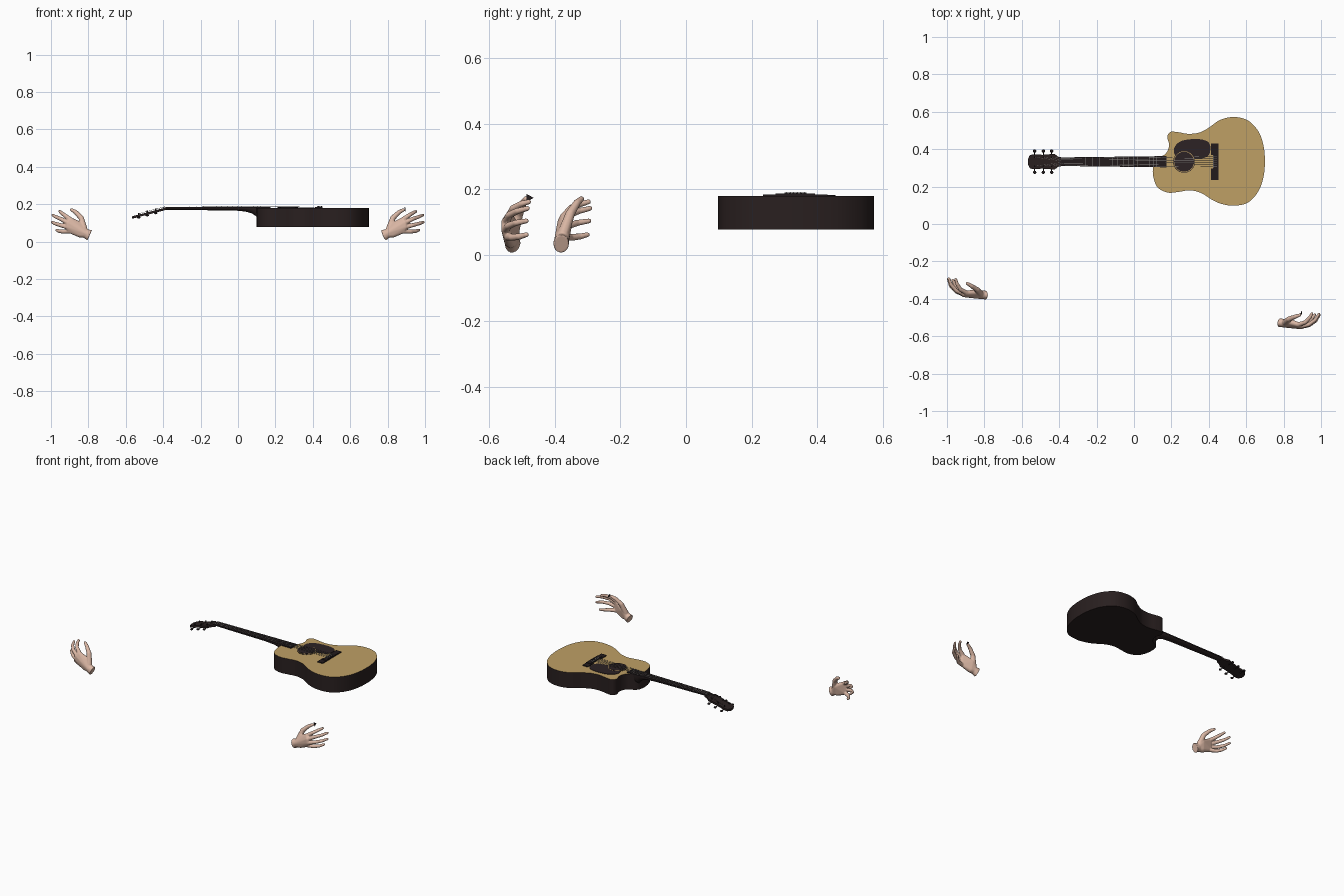
import bpy, bmesh, math
from mathutils import Vector, Matrix

cube = bpy.data.objects.get("Cube")
if cube:
    bpy.data.objects.remove(cube, do_unlink=True)


def material(name, r, g, b):
    m = bpy.data.materials.new(name)
    m.use_nodes = True
    m.diffuse_color = (r, g, b, 1)
    m.node_tree.nodes["Principled BSDF"].inputs["Base Color"].default_value = (r, g, b, 1)
    return m


SPRUCE = material("spruce", 0.52, 0.35, 0.13)
DARK = material("dark wood", 0.022, 0.014, 0.014)
EBONY = material("ebony", 0.016, 0.011, 0.012)
GUARD = material("pickguard", 0.025, 0.016, 0.018)
METAL = material("string metal", 0.22, 0.21, 0.2)
SKIN = material("skin", 0.70, 0.47, 0.37)
AXIS = 0.333          # centre line of the instrument
TOP = 0.18            # height of the soundboard


def finish(name, bm, mats, smooth=True):
    bmesh.ops.recalc_face_normals(bm, faces=bm.faces)
    mesh = bpy.data.meshes.new(name)
    bm.to_mesh(mesh)
    bm.free()
    ob = bpy.data.objects.new(name, mesh)
    bpy.context.collection.objects.link(ob)
    for m in mats:
        mesh.materials.append(m)
    if smooth:
        bpy.ops.object.select_all(action="DESELECT")
        ob.select_set(True)
        bpy.context.view_layer.objects.active = ob
        bpy.ops.object.shade_smooth_by_angle(angle=math.radians(40))
    return ob


def spline(pts, steps=6):
    """Closed smooth curve through the points."""
    out, n = [], len(pts)
    for i in range(n):
        a, b, c, d = (Vector(pts[(i + k) % n]) for k in (-1, 0, 1, 2))
        for s in range(steps):
            t = s / steps
            out.append(0.5 * (2 * b + (c - a) * t + (2 * a - 5 * b + 4 * c - d) * t * t
                              + (3 * b - a - 3 * c + d) * t ** 3))
    return out


def slab(bm, outline, z0, z1):
    """Upright prism over a flat outline."""
    face = bm.faces.new([bm.verts.new((p[0], p[1], z0)) for p in outline])
    new = bmesh.ops.extrude_face_region(bm, geom=[face])["geom"]
    bmesh.ops.translate(bm, vec=(0, 0, z1 - z0),
                        verts=[v for v in new if isinstance(v, bmesh.types.BMVert)])


def box(bm, x0, x1, y0, y1, z0, z1):
    slab(bm, [(x0, y0), (x1, y0), (x1, y1), (x0, y1)], z0, z1)


def rod(bm, a, b, r, sides=6):
    a, b = Vector(a), Vector(b)
    turn = (b - a).to_track_quat("Z", "Y").to_matrix().to_4x4()
    bmesh.ops.create_cone(bm, cap_ends=True, segments=sides, radius1=r, radius2=r,
                          depth=(b - a).length, matrix=Matrix.Translation((a + b) / 2) @ turn)


def circle(x, y, r, n=40):
    return [(x + r * math.cos(i * math.tau / n), y + r * math.sin(i * math.tau / n))
            for i in range(n)]


# Body with a cutaway beside the neck
outline = spline([(.70, .335), (.692, .42), (.665, .495), (.61, .553), (.535, .572), (.46, .556),
                  (.40, .515), (.35, .489), (.29, .482), (.235, .491), (.195, .492), (.178, .465),
                  (.188, .42), (.168, .375), (.122, .35), (.104, .32), (.102, .26), (.125, .197),
                  (.18, .168), (.24, .172), (.30, .18), (.36, .165), (.42, .128), (.47, .107),
                  (.535, .098), (.61, .115), (.665, .175), (.692, .25)])
bm = bmesh.new()
slab(bm, outline, 0.078, TOP)
bm.normal_update()
bmesh.ops.recalc_face_normals(bm, faces=bm.faces)
for f in bm.faces:
    f.material_index = 1 if f.normal.z > 0.9 else 0
finish("body", bm, [DARK, SPRUCE])

# Sound hole, its ring and the pickguard
for name, r, z, mat in (("sound_hole_ring", .059, .182, EBONY), ("sound_hole_trim", .056, .1835, SPRUCE),
                        ("sound_hole", .053, .185, GUARD)):
    bm = bmesh.new()
    slab(bm, circle(.268, AXIS, r), TOP - .001, z)
    finish(name, bm, [mat])
bm = bmesh.new()
slab(bm, spline([(.222, .365), (.215, .405), (.245, .44), (.30, .453), (.36, .452), (.40, .435),
                 (.408, .395), (.39, .36), (.33, .347), (.27, .352)]), TOP - .001, .1828)
finish("pickguard", bm, [GUARD])

# Bridge with wider wings, saddle and pins
bm = bmesh.new()
box(bm, .422, .452, AXIS - .06, AXIS + .06, TOP - .001, .188)
for side in (-1, 1):
    ys = sorted((AXIS + side * .035, AXIS + side * .098))
    box(bm, .413, .452, ys[0], ys[1], TOP - .001, .185)
finish("bridge", bm, [EBONY], False)
bm = bmesh.new()
box(bm, .424, .428, AXIS - .034, AXIS + .034, .187, .190)
finish("saddle", bm, [METAL], False)

# Neck: rounded underside that deepens into the heel
bm = bmesh.new()
rings = []
for x, w, d in ((-.40, .022, .012), (-.3, .023, .014), (-.02, .027, .016), (.04, .028, .022),
                (.075, .028, .032), (.095, .027, .046), (.108, .026, .062), (.13, .026, .064)):
    rings.append([bm.verts.new((x, AXIS + w * math.cos(k * math.pi / 12),
                                .183 - d * math.sin(k * math.pi / 12))) for k in range(13)])
for a, b in zip(rings, rings[1:]):
    for k in range(13):
        j = (k + 1) % 13
        bm.faces.new((a[k], a[j], b[j], b[k]))
bm.faces.new(rings[0])
bm.faces.new(rings[-1])
finish("neck", bm, [DARK])

# Fretboard, nut and frets
NUT, SCALE = -.388, .815
half = lambda x: .023 + .007 * (x - NUT) / .56
bm = bmesh.new()
slab(bm, [(NUT, AXIS - half(NUT)), (.174, AXIS - half(.174)),
          (.174, AXIS + half(.174)), (NUT, AXIS + half(NUT))], .179, .1865)
finish("fretboard", bm, [EBONY], False)
bm = bmesh.new()
for n in range(20):
    x = NUT + SCALE * (1 - 2 ** (-n / 12))
    box(bm, x - .0008, x + .0008, AXIS - half(x), AXIS + half(x), .186, .1872)
finish("frets", bm, [METAL], False)

# Headstock tilted back from the nut
tilt = lambda x: .182 + .26 * (x + .388)
edge = [(-.385, .023), (-.405, .027), (-.425, .042), (-.49, .037), (-.54, .04), (-.558, .034), (-.568, .012)]
bm = bmesh.new()
slab(bm, [(x, AXIS + w) for x, w in edge] + [(x, AXIS - w) for x, w in reversed(edge)], -.013, 0)
for v in bm.verts:
    v.co.z += tilt(v.co.x)
finish("headstock", bm, [DARK], False)

# Tuning pegs and strings
pegs, strings = bmesh.new(), bmesh.new()
for side in (-1, 1):
    for k, x in enumerate((-.44, -.485, -.531)):
        z = tilt(x)
        y = AXIS + side * .024
        rod(pegs, (x, y, z - .02), (x, y, z + .009), .004, 10)
        rod(pegs, (x, y, z - .016), (x, AXIS + side * .052, z - .016), .0025, 8)
        bmesh.ops.create_uvsphere(pegs, u_segments=12, v_segments=8, radius=1, matrix=Matrix.Translation(
            (x, AXIS + side * .057, z - .016)) @ Matrix.Diagonal((.009, .009, .006, 1)))
        lane = side * (5 - 2 * k) / 5
        nut = (NUT, AXIS + lane * .018, .188)
        rod(strings, (x, y, z + .005), nut, .0008)
        rod(strings, nut, (.426, AXIS + lane * .027, .1905), .0008)
        rod(strings, (.426, AXIS + lane * .027, .1905), (.446, AXIS + lane * .027, .187), .0008)
        rod(pegs, (.446, AXIS + lane * .027, .186), (.446, AXIS + lane * .027, .190), .003, 8)
finish("tuning_pegs", pegs, [EBONY])
finish("strings", strings, [METAL])

# Hands: joint positions run outward, towards the palm side, and up
FINGERS = {
    "thumb": [(.03, .008, .035), (.045, .028, .092), (.075, .048, .124), (.098, .062, .137)],
    "index": [(.103, .012, .085), (.135, .03, .108), (.153, .06, .122), (.16, .084, .128)],
    "middle": [(.116, .004, .067), (.155, .022, .088), (.184, .054, .1), (.197, .088, .108)],
    "ring": [(.118, .003, .044), (.158, .02, .055), (.188, .05, .064), (.2, .085, .07)],
    "little": [(.108, .008, .022), (.143, .028, .02), (.164, .055, .022), (.176, .08, .028)],
}
PALM = [((.02, 0, .008), .022), ((.05, .004, .008), .02), ((.045, .014, .05), .018),
        ((.103, .01, .083), .013), ((.116, .002, .067), .013), ((.118, .002, .044), .013),
        ((.108, .007, .024), .012)]


def ball(p, r):
    return [Vector(p) + r * Vector((math.sin(a) * math.cos(b), math.sin(a) * math.sin(b), math.cos(a)))
            for a in (i * math.pi / 8 + .01 for i in range(9))
            for b in (j * math.tau / 12 for j in range(12))]


def hull(target, pts):
    part = bmesh.new()
    for p in pts:
        part.verts.new(p)
    bmesh.ops.remove_doubles(part, verts=part.verts, dist=.0003)
    bmesh.ops.convex_hull(part, input=part.verts)
    bmesh.ops.delete(part, geom=[v for v in part.verts if not v.link_faces], context="VERTS")
    bmesh.ops.recalc_face_normals(part, faces=part.faces)
    mesh = bpy.data.meshes.new("part")
    part.to_mesh(mesh)
    part.free()
    target.from_mesh(mesh)
    bpy.data.meshes.remove(mesh)


def hand(name, side, wrist, turn):
    spin = Matrix.Rotation(turn, 3, "Z")

    def place(p):
        q = spin @ Vector(p)
        return Vector((wrist[0] + side * q.x, wrist[1] + q.y, wrist[2] + q.z))
    bm = bmesh.new()
    # Flat-cut wrist
    cut = [(.43 * -.028 * math.sin(a), .024 * math.cos(a), .028 * math.sin(a))
           for a in (i * math.tau / 24 for i in range(24))]
    hull(bm, [place(p) for p in cut + ball((.035, .002, .015), .021)])
    hull(bm, [place(p) for c, r in PALM for p in ball(c, r)])
    for finger, joints in FINGERS.items():
        radii = (.018, .0145, .0115, .0085) if finger == "thumb" else (.0125, .011, .0095, .0075)
        for k in range(3):
            hull(bm, [place(p) for i in (k, k + 1) for p in ball(joints[i], radii[i])])
    ob = finish(name, bm, [SKIN])
    mod = ob.modifiers.new("blend", "REMESH")
    mod.mode = "VOXEL"
    mod.voxel_size = .0028
    mod.use_smooth_shade = True
    soft = ob.modifiers.new("soften", "SMOOTH")
    soft.factor = .5
    soft.iterations = 5


hand("right_hand", -1, (-.793, -.38, .034), 0)
hand("left_hand", 1, (.778, -.527, .034), math.radians(-12))

# Plectrum at the thumb tip
bm = bmesh.new()
bmesh.ops.create_cone(bm, cap_ends=True, segments=3, radius1=.014, radius2=.014, depth=.003,
                      matrix=Matrix.Translation((.895, -.478, .174)) @ Matrix.Rotation(1.3, 4, "Y"))
finish("plectrum", bm, [EBONY], False)
